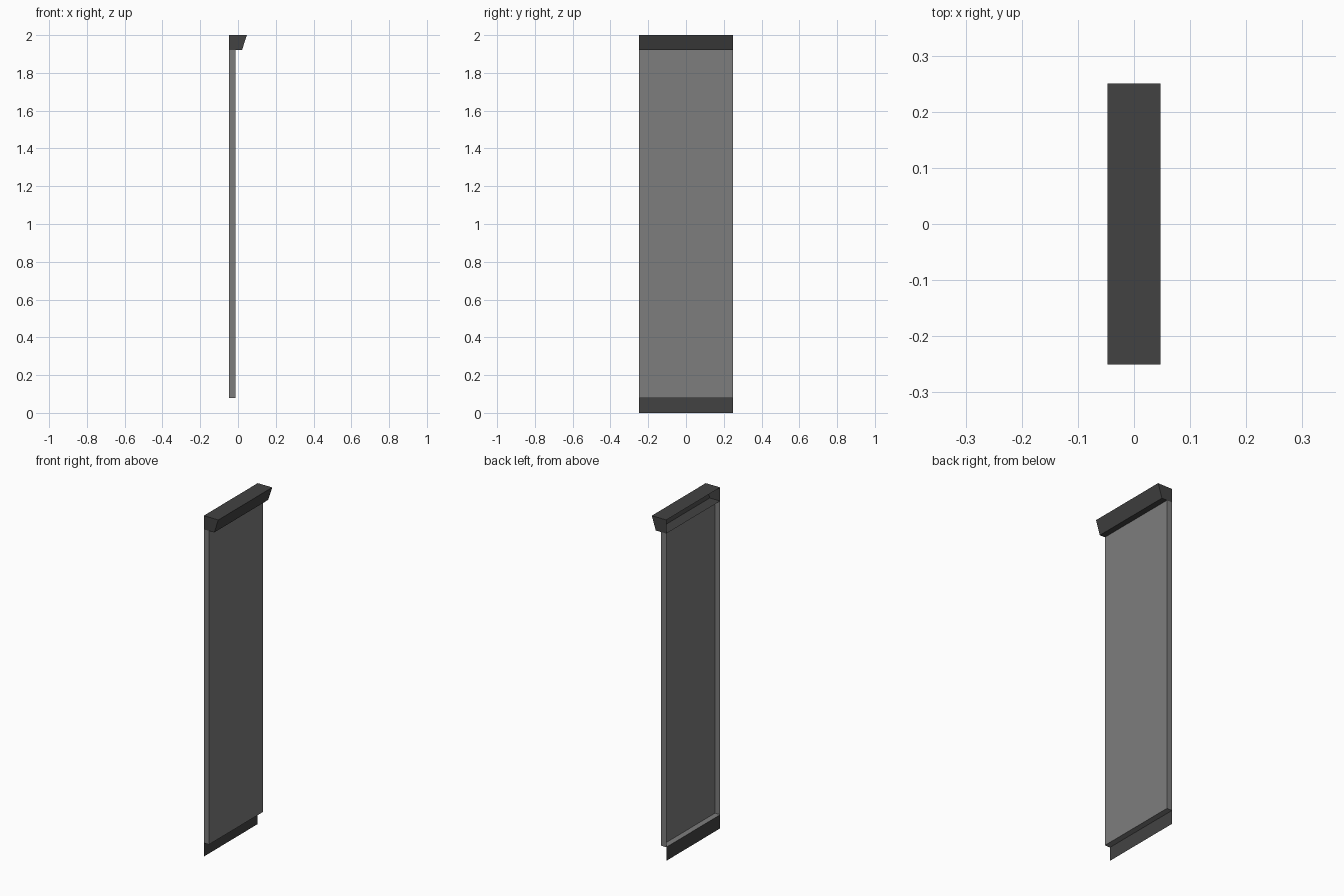
import bpy, bmesh

if "Cube" in bpy.data.objects:
    bpy.data.objects.remove(bpy.data.objects["Cube"])

BACK, HALF = -0.047, 0.25      # open back plane, half length along y


def material(name, v):
    m = bpy.data.materials.new(name)
    m.diffuse_color = (v, v, v, 1)
    m.use_nodes = True
    m.node_tree.nodes["Principled BSDF"].inputs["Base Color"].default_value = m.diffuse_color
    return m


def finish(name, bm, mat):
    me = bpy.data.meshes.new(name)
    bm.to_mesh(me)
    bm.free()
    me.materials.append(mat)
    ob = bpy.data.objects.new(name, me)
    bpy.context.collection.objects.link(ob)
    return ob


def open_shell(name, profile, mat, skip):
    """Sweep an (x, z) profile along y with end caps; leave out the listed sides."""
    bm = bmesh.new()
    a = [bm.verts.new((x, -HALF, z)) for x, z in profile]
    b = [bm.verts.new((x, HALF, z)) for x, z in profile]
    n = len(profile)
    bm.faces.new(a)
    bm.faces.new(b[::-1])
    for i in range(n):
        if i not in skip:
            j = (i + 1) % n
            bm.faces.new((a[j], a[i], b[i], b[j]))
    return finish(name, bm, mat)


dark = material("dark grey trim", 0.055)
mid = material("mid grey panel", 0.205)

# Profiles run bottom-back, bottom-front, top-front, top-back
# Sides: 0 bottom, 1 front, 2 top, 3 back

# Wall panel, hollow at the back, closed above by the top trim
open_shell("wall_panel",
           [(BACK, 0.08), (-0.013, 0.08), (-0.013, 1.92), (BACK, 1.92)],
           mid, skip=(2, 3))

# Sloped top trim, hollow at the back
open_shell("top_trim",
           [(BACK, 1.92), (0.021, 1.92), (0.047, 2.0), (BACK, 2.0)],
           dark, skip=(3,))

# Recessed flat skirting strip
bm = bmesh.new()
bm.faces.new([bm.verts.new((BACK, y, z)) for y, z in
              ((-HALF, 0), (HALF, 0), (HALF, 0.08), (-HALF, 0.08))])
finish("skirting_strip", bm, dark)
